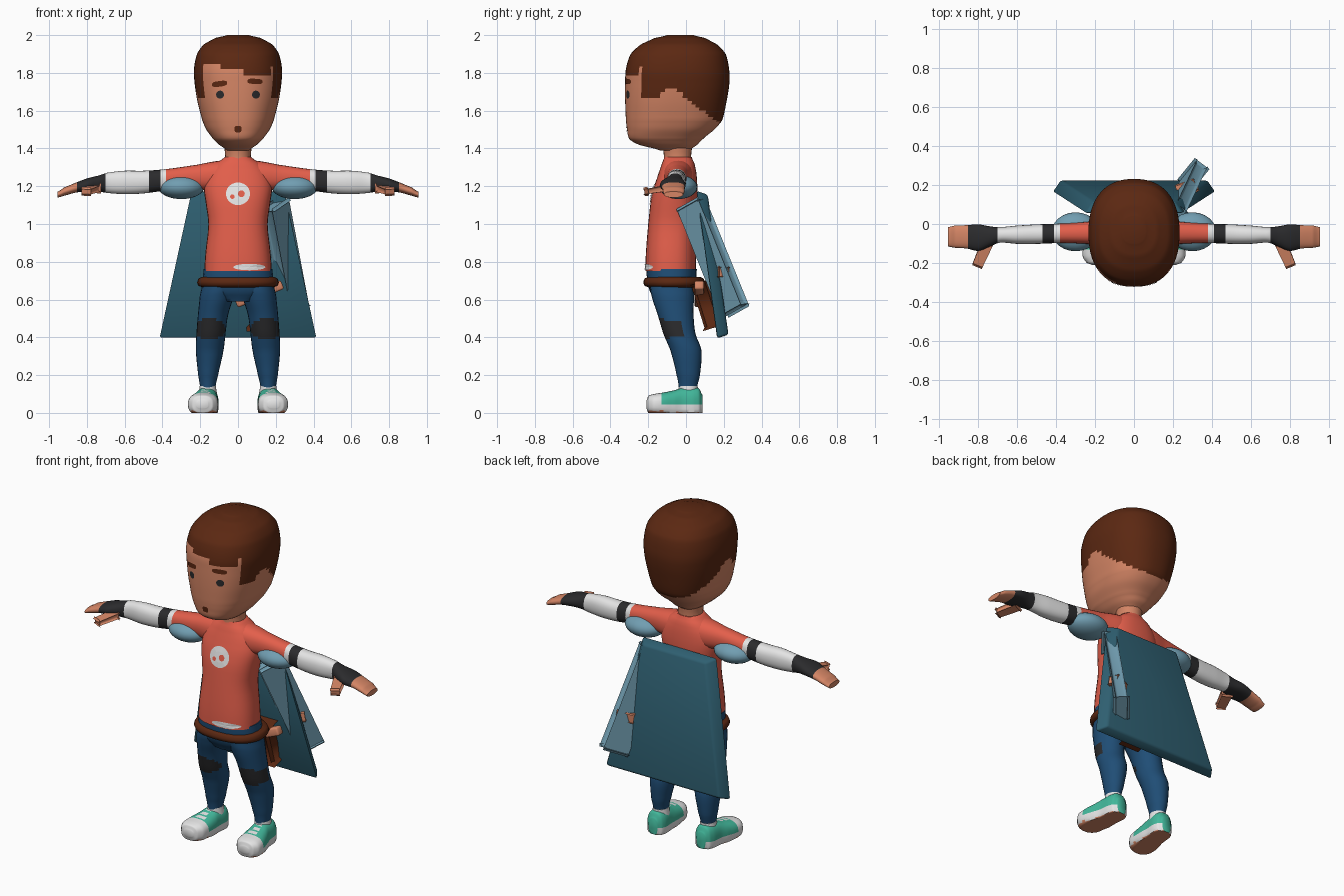
import bpy, bmesh, math
from mathutils import Vector, Matrix
from mathutils.bvhtree import BVHTree

if "Cube" in bpy.data.objects:
    bpy.data.objects.remove(bpy.data.objects["Cube"])


def material(name, col):
    m = bpy.data.materials.new(name)
    m.diffuse_color = (*col, 1)
    m.use_nodes = True
    m.node_tree.nodes["Principled BSDF"].inputs["Base Color"].default_value = m.diffuse_color
    return m


SKIN = material("skin", (.66, .235, .13))
HAIR = material("dark_brown", (.105, .021, .006))
RED = material("coral_red", (.77, .114, .07))
WHITE = material("white", (.78, .78, .78))
BLACK = material("charcoal", (.024, .024, .026))
STEEL = material("light_blue", (.165, .34, .44))
TEAL = material("dark_teal", (.028, .115, .165))
NAVY = material("navy", (.014, .075, .18))
GREEN = material("mint_green", (.055, .48, .33))


def finish(name, bm, mats, rule=None, angle=50):
    bmesh.ops.recalc_face_normals(bm, faces=bm.faces)
    bm.normal_update()
    for f in bm.faces:
        if rule:
            f.material_index = mats.index(rule(f.calc_center_median(), f.normal))
    me = bpy.data.meshes.new(name)
    bm.to_mesh(me)
    bm.free()
    for m in mats:
        me.materials.append(m)
    ob = bpy.data.objects.new(name, me)
    bpy.context.collection.objects.link(ob)
    bpy.ops.object.select_all(action='DESELECT')
    bpy.context.view_layer.objects.active = ob
    ob.select_set(True)
    bpy.ops.object.shade_smooth_by_angle(angle=math.radians(angle))
    return ob


def spline(rows, sub):
    """Smoothly interpolate the rings of a loft."""
    out = []
    for i in range(len(rows) - 1):
        p = [rows[max(0, min(len(rows) - 1, i + k))] for k in (-1, 0, 1, 2)]
        for s in range(sub):
            t = s / sub
            row = []
            for j, (a, b, c, d) in enumerate(zip(*p)):
                v = b + .5 * t * (c - a + t * (2*a - 5*b + 4*c - d + t * (3*(b - c) + d - a)))
                row.append(b + t * (c - b) if j == 0 else v)
            out.append(row)
    return out + [rows[-1]]


def loft(name, rows, mats, axis='z', side=1, n=24, sub=3, power=2, rule=None):
    """Rows are (position, centre a, centre b, radius a, radius b)."""
    bm = bmesh.new()
    rings = []
    for t, a, b, ra, rb in spline(rows, sub):
        ring = []
        for k in range(n):
            c, s = math.cos(2*math.pi*k/n), math.sin(2*math.pi*k/n)
            u = a + ra * math.copysign(abs(c)**(2/power), c)
            v = b + rb * math.copysign(abs(s)**(2/power), s)
            x, y, z = {'z': (u, v, t), 'x': (t, u, v), 'y': (u, t, v)}[axis]
            ring.append(bm.verts.new((x * side, y, max(z, 0))))
        rings.append(ring)
    for r, q in zip(rings, rings[1:]):
        for k in range(n):
            bm.faces.new((r[k], r[(k+1) % n], q[(k+1) % n], q[k]))
    bm.faces.new(rings[0])
    bm.faces.new(rings[-1])
    return finish(name, bm, mats, rule)


def span(t, lo, hi, c, r):
    """Ring on z from its y limits, x centre and x radius."""
    return (t, c, (lo + hi) / 2, r, (hi - lo) / 2)


def bar(name, p0, p1, wide, width, thick, mat, bevel=.01, taper=1):
    p0, p1 = Vector(p0), Vector(p1)
    d = (p1 - p0).normalized()
    w = Vector(wide)
    w = (w - d * w.dot(d)).normalized()
    t = d.cross(w)
    bm = bmesh.new()
    bmesh.ops.create_cube(bm, size=1)
    for v in bm.verts:
        k = taper if v.co.z > 0 else 1
        v.co = p0.lerp(p1, v.co.z + .5) + w * v.co.x * width * k + t * v.co.y * thick * k
    bmesh.ops.bevel(bm, geom=bm.edges[:], offset=bevel, segments=2, affect='EDGES', profile=.5)
    return finish(name, bm, [mat])


def decal(name, target, cx, cz, rx, rz, mat, tilt=0, power=2, lift=.003):
    """Thin painted plate laid on the front of a part."""
    tree = BVHTree.FromPolygons([v.co for v in target.data.vertices],
                                [p.vertices for p in target.data.polygons])
    bm = bmesh.new()

    def point(r, k):
        c, s = math.cos(k * math.pi / 12), math.sin(k * math.pi / 12)
        u = r * rx * math.copysign(abs(c)**(2/power), c)
        v = r * rz * math.copysign(abs(s)**(2/power), s) + tilt * u
        hit = tree.ray_cast(Vector((cx + u, -2, cz + v)), Vector((0, 1, 0)))[0]
        return bm.verts.new((cx + u, (hit.y if hit else -.2) - lift, cz + v))

    rings = [[point(r, k) for k in range(24)] for r in (.05, .5, 1)]
    bm.faces.new(rings[0])
    for a, b in zip(rings, rings[1:]):
        for k in range(24):
            bm.faces.new((a[k], a[(k+1) % 24], b[(k+1) % 24], b[k]))
    bmesh.ops.recalc_face_normals(bm, faces=bm.faces)
    bm.normal_update()
    if sum(f.normal.y for f in bm.faces) > 0:
        bmesh.ops.reverse_faces(bm, faces=bm.faces)
    me = bpy.data.meshes.new(name)
    bm.to_mesh(me)
    bm.free()
    me.materials.append(mat)
    bpy.context.collection.objects.link(bpy.data.objects.new(name, me))


# Head with the hair coloured above a stepped hairline
def hair_rule(c, n):
    x, y, z = c
    if y < -.235:
        line = 1.85 if x < -.09 else 1.82 if x < .02 else 1.79 if x < .17 else 1.83
    elif y < -.155:
        line = 1.66
    elif y < -.09:
        line = 1.66 + .07 * (y + .155) / .065
    else:
        line = 1.735 - .75 * (y + .09)
    return HAIR if z > line else SKIN


head = loft("head", [span(*r) for r in (
    (1.39, -.14, .02, 0, .06), (1.42, -.25, .06, 0, .10), (1.45, -.30, .09, 0, .132),
    (1.5, -.312, .15, 0, .168), (1.55, -.318, .192, 0, .19), (1.65, -.322, .215, 0, .215),
    (1.75, -.322, .23, 0, .23), (1.82, -.318, .228, 0, .233), (1.9, -.293, .21, 0, .217),
    (1.95, -.24, .165, 0, .182), (1.985, -.165, .10, 0, .12), (2.0, -.10, .04, 0, .06))],
    [SKIN, HAIR], n=72, sub=6, power=2.35, rule=hair_rule)
for s in (-1, 1):
    decal("eye", head, s * .095, 1.685, .021, .021, BLACK)
decal("left_brow", head, -.098, 1.742, .04, .015, HAIR, tilt=.12, power=3)
decal("right_brow", head, .09, 1.755, .04, .014, HAIR, tilt=-.05, power=3)
decal("mouth", head, 0, 1.502, .018, .017, HAIR, power=4)
loft("neck", [(1.31, 0, -.045, .075, .075), (1.36, 0, -.045, .068, .072),
              (1.43, 0, -.045, .075, .08)], [SKIN])

# Shirt and painted emblem
shirt = loft("shirt", [span(*r) for r in (
    (.75, -.215, .052, 0, .178), (.85, -.212, .052, 0, .172), (1.0, -.2, .052, 0, .157),
    (1.12, -.187, .058, 0, .172), (1.2, -.168, .06, 0, .18), (1.27, -.145, .055, 0, .16),
    (1.32, -.128, .045, 0, .12), (1.355, -.115, .03, 0, .07))], [RED], n=32, power=2.4)
decal("emblem", shirt, 0, 1.16, .064, .06, WHITE, lift=.004)
decal("emblem_spot", shirt, .018, 1.16, .018, .018, RED, lift=.007)
decal("emblem_spot", shirt, -.03, 1.145, .012, .012, RED, lift=.007)
decal("hem_patch", shirt, .06, .772, .085, .017, WHITE, lift=.004)

# Waist and belt
loft("waist", [span(*r) for r in ((.59, -.16, .03, 0, .1), (.64, -.19, .045, 0, .185),
     (.70, -.205, .055, 0, .188), (.762, -.21, .057, 0, .182))], [NAVY], power=2.3)
loft("belt", [span(*r) for r in (
    (.665, -.2, .075, 0, .19), (.672, -.218, .092, 0, .208), (.69, -.226, .1, 0, .216),
    (.712, -.218, .092, 0, .208), (.72, -.2, .075, 0, .19))], [HAIR], n=32, power=2.3)


# Arm colours follow the distance from the body
def arm_rule(c, n):
    x = abs(c.x)
    for end, m in ((.375, RED), (.412, WHITE), (.463, BLACK), (.705, WHITE), (.855, BLACK)):
        if x < end:
            return m
    return SKIN


def knee_rule(c, n):
    d = ((abs(c.x) - .15) / .085)**2 + ((c.z - .445) / .058)**2
    return BLACK if n.y < .15 and d < 1 else NAVY


def shoe_rule(c, n):
    if c.z < .012 and n.z < -.5:
        return SKIN
    if c.z < .045 or c.y < -.125:
        return WHITE
    lace = abs(abs(c.x) - .172) < .022 and c.y < -.035 and int((c.y + .2) / .017) % 2
    return WHITE if lace and n.z > .3 else GREEN


for s, side in ((1, "right"), (-1, "left")):
    loft(side + "_arm", [
        (.03, -.042, 1.26, .08, .08), (.12, -.042, 1.252, .075, .08), (.22, -.045, 1.248, .058, .065),
        (.38, -.048, 1.234, .05, .057), (.5, -.052, 1.222, .05, .06), (.6, -.055, 1.22, .047, .062),
        (.69, -.056, 1.218, .04, .054), (.74, -.064, 1.214, .052, .042), (.8, -.07, 1.207, .068, .034),
        (.86, -.066, 1.192, .06, .026), (.92, -.065, 1.172, .057, .022), (.955, -.066, 1.156, .05, .016)],
        [RED, WHITE, BLACK, SKIN], 'x', s, sub=8, power=2.3, rule=arm_rule)
    bar(side + "_thumb", (s * .755, -.10, 1.19), (s * .803, -.21, 1.172), (1, 0, 0),
        .042, .034, SKIN, .01, .8)
    # Soft pad under each shoulder
    bm = bmesh.new()
    bmesh.ops.create_uvsphere(bm, u_segments=24, v_segments=16, radius=1, matrix=(
        Matrix.Translation((s * .3, -.04, 1.196)) @ Matrix.Diagonal((.122, .1, .064, 1))))
    finish(side + "_pad", bm, [STEEL])
    # Leg, sock and shoe
    loft(side + "_leg", [
        (.13, .16, .01, .04, .048), (.2, .158, .012, .053, .062), (.33, .15, .0, .073, .082),
        (.42, .143, -.035, .077, .085), (.52, .132, -.055, .08, .095),
        (.62, .112, -.07, .09, .112), (.68, .1, -.075, .09, .115)],
        [NAVY, BLACK], side=s, sub=6, rule=knee_rule)
    loft(side + "_sock", [(.09, .16, .012, .05, .052), (.142, .16, .012, .043, .05)], [WHITE], side=s)
    loft(side + "_shoe", [
        (-.21, .188, .045, .03, .02), (-.2, .188, .045, .055, .045), (-.17, .187, .045, .076, .055),
        (-.12, .183, .045, .078, .063), (-.06, .174, .045, .07, .075), (-.02, .168, .045, .062, .087),
        (.04, .163, .045, .06, .089), (.07, .162, .045, .05, .083), (.087, .162, .045, .03, .05)],
        [GREEN, WHITE, SKIN], 'y', s, n=32, sub=5, power=2.6, rule=shoe_rule)

# Cape: a thick tapered slab hanging from the shoulders
bm = bmesh.new()
bmesh.ops.create_cube(bm, size=2)
for v in bm.verts:
    top, back = v.co.z > 0, v.co.y > 0
    hw = (.25 if top else .42) - (.04 if back else 0)
    y = (.055 if top else .165) + (.06 if back else 0)
    v.co = (v.co.x * hw, y, (1.175 if top else .415) - (.02 if back == top else 0))
bmesh.ops.bevel(bm, geom=bm.edges[:], offset=.012, segments=2, affect='EDGES', profile=.5)
finish("cape", bm, [TEAL])

# Blade case crossing the cape, with its clasp
bar("blade_case", (.2, .03, 1.1), (.305, .255, .545), (.6, .8, 0), .125, .065, STEEL, .015)
bar("clasp", (.23, .17, .73), (.315, .2, .745), (0, 1, 0), .055, .05, SKIN, .006)

# Hip holster and its grip
bar("holster", (.115, .07, .69), (.115, .145, .45), (0, 1, 0), .09, .11, HAIR, .015)
bar("holster_grip", (-.01, .07, .58), (.235, .07, .68), (0, 1, 0), .05, .05, SKIN, .01)
